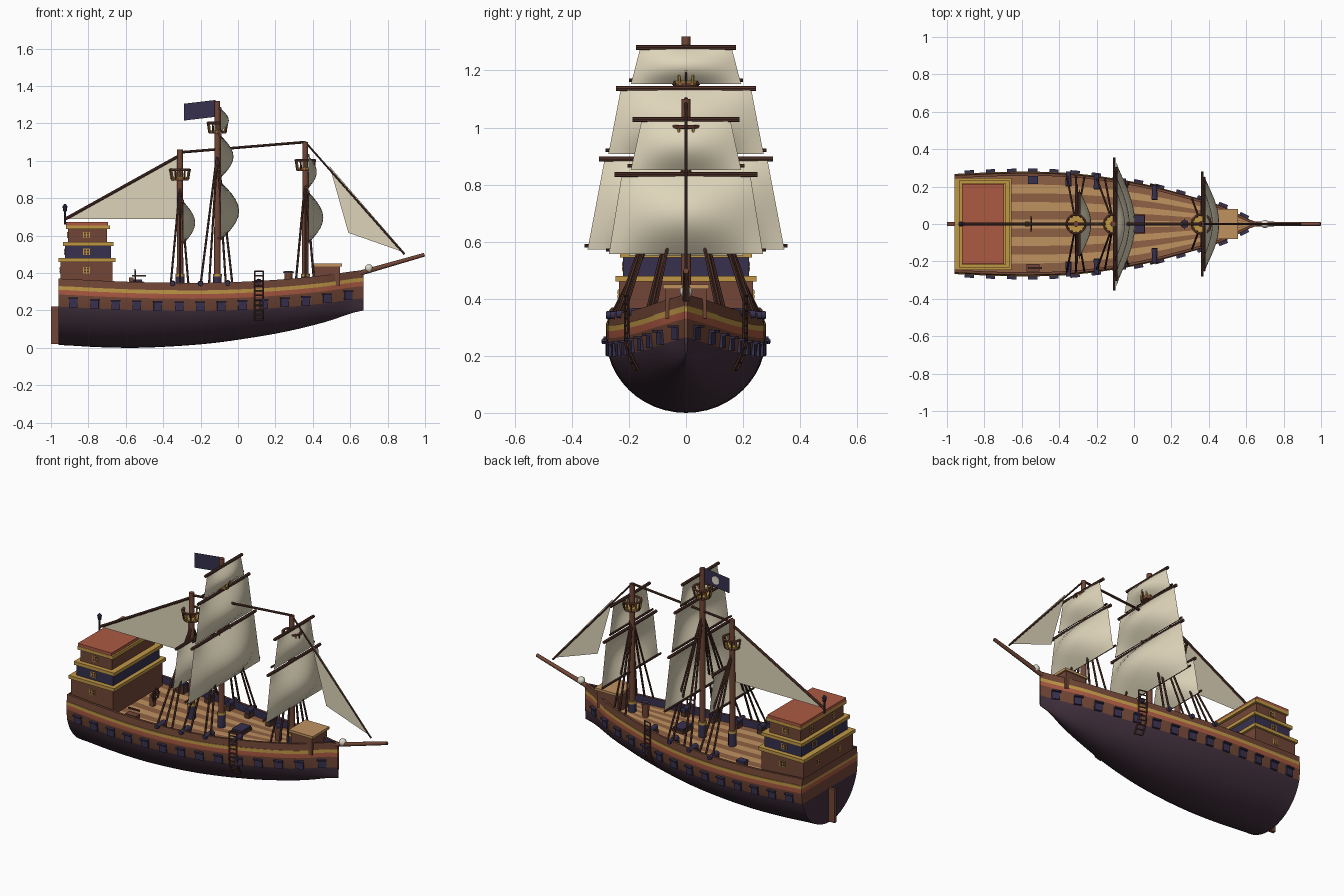
import bpy, bmesh, math
from mathutils import Vector, Matrix

cube = bpy.data.objects.get("Cube")
if cube:
    bpy.data.objects.remove(cube, do_unlink=True)

# Flat colours, given as display values and converted to linear
PALETTE = {"wood": "714839", "dark_wood": "553830", "navy": "3A3450", "hull_paint": "443440",
           "gold": "BE9648", "red": "AA5A44", "light_plank": "BE9160", "brown_plank": "8E6145",
           "sailcloth": "DDD3B8", "bone": "DCD6C8"}
MATS = []
for name, code in PALETTE.items():
    m = bpy.data.materials.new(name)
    rgb = [(int(code[i:i + 2], 16) / 255) ** 2.2 for i in (0, 2, 4)] + [1]
    m.use_nodes = True
    m.diffuse_color = rgb
    m.node_tree.nodes["Principled BSDF"].inputs["Base Color"].default_value = rgb
    MATS.append(m)
WOOD, DARK, NAVY, PAINT, GOLD, RED, LIGHT, BROWN, SAIL, BONE = range(len(MATS))


def finish(bm, name, smooth=False, normals=True):
    if normals:
        bmesh.ops.recalc_face_normals(bm, faces=bm.faces)
    me = bpy.data.meshes.new(name)
    bm.to_mesh(me)
    bm.free()
    for m in MATS:
        me.materials.append(m)
    ob = bpy.data.objects.new(name, me)
    bpy.context.collection.objects.link(ob)
    if smooth:
        bpy.ops.object.select_all(action='DESELECT')
        ob.select_set(True)
        bpy.context.view_layer.objects.active = ob
        bpy.ops.object.shade_smooth_by_angle(angle=math.radians(40))
    return ob


def paint(verts, mat):
    for f in {f for v in verts for f in v.link_faces}:
        f.material_index = mat


def rod(bm, a, b, r, mat, r2=None, seg=8):
    a, b = Vector(a), Vector(b)
    mx = Matrix.Translation((a + b) / 2) @ (b - a).to_track_quat('Z', 'Y').to_matrix().to_4x4()
    paint(bmesh.ops.create_cone(bm, cap_ends=True, segments=seg, radius1=r, radius2=r if r2 is None else r2,
                                depth=(b - a).length, matrix=mx)["verts"], mat)


def box(bm, centre, size, mat, turn=0):
    mx = Matrix.Translation(centre) @ Matrix.Rotation(turn, 4, 'Z') @ Matrix.Diagonal((*size, 1))
    paint(bmesh.ops.create_cube(bm, size=1, matrix=mx)["verts"], mat)


def span(bm, x0, x1, half, z0, z1, mat):
    box(bm, ((x0 + x1) / 2, 0, (z0 + z1) / 2), (x1 - x0, half * 2, z1 - z0), mat)


# Hull lines: half width, keel height and rail height at even stations
STERN, BOW = -0.96, 0.67
WIDTH = (.268, .277, .28, .273, .25, .213, .16, .098, .006)
KEEL = (.015, .004, 0, .008, .024, .052, .088, .138, .2)
RAIL = (.37, .36, .352, .348, .348, .355, .368, .388, .415)


def line(keys, x):
    t = min(max((x - STERN) / (BOW - STERN), 0), 1) * 8
    i = min(int(t), 7)
    t -= i
    a, b, c, d = (keys[min(max(i + k, 0), 8)] for k in (-1, 0, 1, 2))
    return b + t * ((c - a) + t * ((2 * a - 5 * b + 4 * c - d) + t * (3 * b - a - 3 * c + d))) / 2


def side(x, z):
    """Half width of the hull skin at a height"""
    w, k, c = line(WIDTH, x), line(KEEL, x), line(RAIL, x) - .085
    return w if z > c else w * math.sqrt(max(0, 1 - ((c - z) / (c - k)) ** 2))


STATIONS = [STERN + (BOW - STERN) * i / 32 for i in range(33)]
DECK_DROP = .045


def section(x):
    s, k, w = line(RAIL, x), line(KEEL, x), line(WIDTH, x)
    inner = max(w * .97 - .014, .001)
    pts = [(inner, s - DECK_DROP), (inner, s), (w * .97, s), (w * .985, s - .04), (w, s - .04),
           (w, s - .06), (w, s - .085), (side(x, s - .15), s - .15)]
    start = math.acos(min(1, .065 / (s - .085 - k)))
    for i in range(1, 11):
        a = start * (1 - i / 10)
        pts.append((w * math.sin(a), s - .085 - (s - .085 - k) * math.cos(a)))
    return pts


bands = [NAVY, WOOD, WOOD, GOLD, GOLD, RED, WOOD] + [PAINT] * 10
bm = bmesh.new()
rings = {sg: [[bm.verts.new((x, sg * y, z)) for y, z in section(x)] for x in STATIONS] for sg in (1, -1)}
for rs in rings.values():
    for r0, r1 in zip(rs, rs[1:]):
        for j, mat in enumerate(bands):
            bm.faces.new((r0[j], r1[j], r1[j + 1], r0[j + 1])).material_index = mat
for end in (0, -1):       # transom and stem
    p, q = rings[1][end], rings[-1][end]
    for j, mat in enumerate(bands):
        if j != 1:
            bm.faces.new((p[j], p[j + 1], q[j + 1], q[j])).material_index = WOOD if j == 0 else mat
bmesh.ops.remove_doubles(bm, verts=bm.verts, dist=.0002)
finish(bm, "hull", True)

# Deck planks narrowing towards the bow
bm = bmesh.new()
PLANKS = 11
rows = [[bm.verts.new((x, section(x)[0][0] * (2 * j / PLANKS - 1), line(RAIL, x) - DECK_DROP))
         for j in range(PLANKS + 1)] for x in STATIONS]
for r0, r1 in zip(rows, rows[1:]):
    for j in range(PLANKS):
        bm.faces.new((r0[j], r1[j], r1[j + 1], r0[j + 1])).material_index = LIGHT if j % 2 else BROWN
finish(bm, "deck", normals=False)

# Gun ports, guns and side ladders
ports, guns, ladder = bmesh.new(), bmesh.new(), bmesh.new()
for sg in (1, -1):
    for i in range(14):
        x = -.88 + i * .113
        slope = math.atan2(line(WIDTH, x + .02) - line(WIDTH, x - .02), .04) * sg
        z = line(RAIL, x) - .125
        y = side(x, z)
        box(ports, (x, sg * y, z), (.045, .012, .05), NAVY, slope)
        box(ports, (x, sg * (y + .008), z + .022), (.05, .022, .008), NAVY, slope)
    for x in (-.35, -.2, -.055, .11):
        y, z = line(WIDTH, x), line(RAIL, x)
        rod(guns, (x, sg * (y - .07), z - .005), (x, sg * (y + .008), z - .005), .017, NAVY, .013, 10)
        box(guns, (x, sg * (y - .05), z - .032), (.03, .045, .026), DARK)
    heights = [.15 + .026 * i for i in range(11)]
    for x in (.09, .135):
        pts = [(x, sg * (side(x, z) + .008), z) for z in heights]
        for a, b in zip(pts, pts[1:]):
            rod(ladder, a, b, .004, DARK, seg=6)
    for z in heights:
        rod(ladder, *[(x, sg * (side(x, z) + .008), z) for x in (.09, .135)], .004, DARK, seg=6)
finish(ports, "gun_ports")
finish(guns, "guns", True)
finish(ladder, "side_ladders")

# Stern castle: stacked tiers with gold trim, windows and a red roof
bm = bmesh.new()
tiers = [(-.95, -.67, .235, .3, .46, WOOD), (-.925, -.68, .22, .48, .545, NAVY), (-.91, -.7, .205, .565, .635, WOOD)]
for x0, x1, half, z0, z1, mat in tiers:
    span(bm, x0, x1, half, z0, z1, mat)
    span(bm, x0 - .01, x1 + .015, half + .012, z1, z1 + .02, GOLD)
span(bm, -.92, -.695, .215, .652, .672, RED)
finish(bm, "stern_castle")
bm = bmesh.new()
for (x0, x1, half, z0, z1, mat), z in zip(tiers, (.415, .513, .603)):
    spots = [(-.81, sg * half, (1, 0)) for sg in (1, -1)] + [(x0, y, (0, 1)) for y in (-.1, .1)]
    for x, y, (ax, ay) in spots:
        box(bm, (x, y, z), (.03 * ax + .006, .03 * ay + .006, .034), GOLD)
        for u in (-.008, .008):
            for v in (-.008, .008):
                box(bm, (x + u * ax, y + u * ay, z + v), (.011 * ax + .009 * ay, .011 * ay + .009 * ax, .011), DARK)
finish(bm, "castle_windows")
bm = bmesh.new()
rod(bm, (-.925, 0, .66), (-.925, 0, .73), .005, NAVY)
rod(bm, (-.925, 0, .73), (-.925, 0, .755), .009, NAVY, .013)
rod(bm, (-.925, 0, .755), (-.925, 0, .77), .015, NAVY, .003)
finish(bm, "stern_lantern")
bm = bmesh.new()
span(bm, -1, -.955, .01, .02, .22, WOOD)
finish(bm, "rudder")

# Masts with lookout nests and shrouds: x, top, nest floor, shroud top
for name, x, top, nest, tie in (("mizzen", -.31, 1.06, .9, .87), ("main", -.11, 1.32, 1.15, 1.05),
                                ("fore", .36, 1.1, .95, .9)):
    bm = bmesh.new()
    rod(bm, (x, 0, .3), (x, 0, top), .018, WOOD, .015, 12)
    rod(bm, (x, 0, .3), (x, 0, .38), .023, NAVY, seg=12)
    rod(bm, (x, 0, .38), (x, 0, .395), .024, GOLD, seg=12)
    finish(bm, name + "_mast", True)
    bm = bmesh.new()
    rod(bm, (x, 0, nest - .005), (x, 0, nest + .008), .045, WOOD, .048, 16)
    rod(bm, (x, 0, nest + .008), (x, 0, nest + .013), .046, GOLD, seg=16)
    ring = [Vector((math.cos(i * math.pi / 6), math.sin(i * math.pi / 6), 0)) for i in range(12)]
    rim = [Vector((x, 0, nest + .052)) + d * .052 for d in ring]
    for i, d in enumerate(ring):
        rod(bm, Vector((x, 0, nest)) + d * .044, rim[i], .005, GOLD if i % 2 else DARK, seg=6)
        rod(bm, rim[i - 1], rim[i], .007, WOOD, seg=6)
    finish(bm, name + "_nest")
    bm = bmesh.new()
    for sg in (1, -1):
        for dx in (-.09, -.045, .045, .08) if name == "main" else (-.05, 0, .045):
            foot = x + dx
            rod(bm, (foot, sg * (line(WIDTH, foot) - .012), line(RAIL, foot) - .01), (x, 0, tie), .006, DARK, seg=6)
    finish(bm, name + "_shrouds")

# Square sails on yards: mast x, top and bottom height, half widths of sail, yard, boom, belly depth
for name, x, zt, zb, wt, wb, yard, boom, belly in (
        ("main_lower", -.11, .89, .58, .285, .345, .305, .355, .1),
        ("main_middle", -.11, 1.137, .915, .228, .272, .245, .282, .07),
        ("main_upper", -.11, 1.28, 1.16, .16, .193, .175, .2, .045),
        ("fore_lower", .36, .835, .565, .225, .27, .25, .28, .08),
        ("fore_upper", .36, 1.028, .86, .155, .193, .187, .205, .045),
        ("mizzen_lower", -.31, .785, .56, .155, .2, .17, .21, .065)):
    bm = bmesh.new()
    rod(bm, (x + .014, -yard, zt), (x + .014, yard, zt), .009, DARK)
    rod(bm, (x + .005, -boom, zb + .006), (x + .005, boom, zb + .006), .006, DARK)
    finish(bm, name + "_yards", True)
    bm = bmesh.new()
    bmesh.ops.create_grid(bm, x_segments=14, y_segments=10, size=1)
    for v in bm.verts:
        a, b = v.co.x, (v.co.y + 1) / 2
        v.co = (x + .016 + belly * math.sin(math.pi * b) * math.cos(a * math.pi / 2),
                a * (wb + (wt - wb) * b), zb + (zt - zb) * b - .008 * (1 - b))
    paint(bm.verts, SAIL)
    finish(bm, name + "_sail", True)

# Fore-and-aft sails with their spar and stays
for name, pts in (("spanker_sail", ((-.92, .69), (-.33, .69), (-.325, 1.02))),
                  ("jib_sail", ((.49, .97), (.59, .615), (.89, .51)))):
    bm = bmesh.new()
    bm.faces.new([bm.verts.new((x, 0, z)) for x, z in pts]).material_index = SAIL
    finish(bm, name)
bm = bmesh.new()
for a, b, r in (((-.925, .688), (-.31, 1.03), .008), ((-.31, 1.045), (.36, 1.1), .007), ((.36, 1.1), (.89, .5), .005)):
    rod(bm, (a[0], 0, a[1]), (b[0], 0, b[1]), r, DARK)
finish(bm, "stays")

# Bowsprit and figurehead
bm = bmesh.new()
rod(bm, (.62, 0, .39), (.997, 0, .498), .014, WOOD, .01, 10)
finish(bm, "bowsprit", True)
bm = bmesh.new()
paint(bmesh.ops.create_uvsphere(bm, u_segments=12, v_segments=8, radius=.022,
                                matrix=Matrix.Translation((.7, 0, .425)))["verts"], BONE)
finish(bm, "figurehead", True)

# Flag with a plain round patch on its left face
bm = bmesh.new()
bm.faces.new([bm.verts.new(p) for p in ((-.29, 0, 1.215), (-.12, 0, 1.235), (-.12, 0, 1.325), (-.29, 0, 1.305))]
             ).material_index = NAVY
rod(bm, (-.2, .001, 1.27), (-.2, .004, 1.27), .025, BONE, seg=12)
finish(bm, "flag")

# Deck fittings
bm = bmesh.new()
span(bm, .405, .545, .072, .33, .435, WOOD)
span(bm, .395, .555, .08, .435, .45, LIGHT)
finish(bm, "bow_locker")
bm = bmesh.new()
span(bm, -.015, .06, .05, .3, .325, DARK)
span(bm, -.01, .055, .045, .325, .335, NAVY)
finish(bm, "cargo_hatch")
bm = bmesh.new()
rod(bm, (.27, 0, .32), (.27, 0, .4), .018, WOOD, .022, 12)
rod(bm, (.27, 0, .4), (.27, 0, .412), .022, NAVY, .022, 12)
for a in range(2):
    box(bm, (.27, 0, .405), (.06, .008, .008), GOLD, a * math.pi / 2)
finish(bm, "capstan")
bm = bmesh.new()
box(bm, (-.54, .235, .33), (.05, .04, .05), DARK)
box(bm, (-.54, .235, .36), (.054, .044, .012), NAVY)
box(bm, (-.54, -.235, .33), (.07, .04, .05), WOOD)
box(bm, (-.53, -.235, .385), (.075, .01, .008), DARK)
finish(bm, "deck_chests")
bm = bmesh.new()
box(bm, (-.57, 0, .335), (.025, .025, .08), WOOD)
hub = Vector((-.55, 0, .38))
for i in range(8):
    d = [Vector((0, math.cos(k * math.pi / 4), math.sin(k * math.pi / 4))) for k in (i, i + 1)]
    rod(bm, hub, hub + d[0] * .042, .003, DARK, seg=6)
    rod(bm, hub + d[0] * .03, hub + d[1] * .03, .005, DARK, seg=6)
finish(bm, "steering_wheel")
